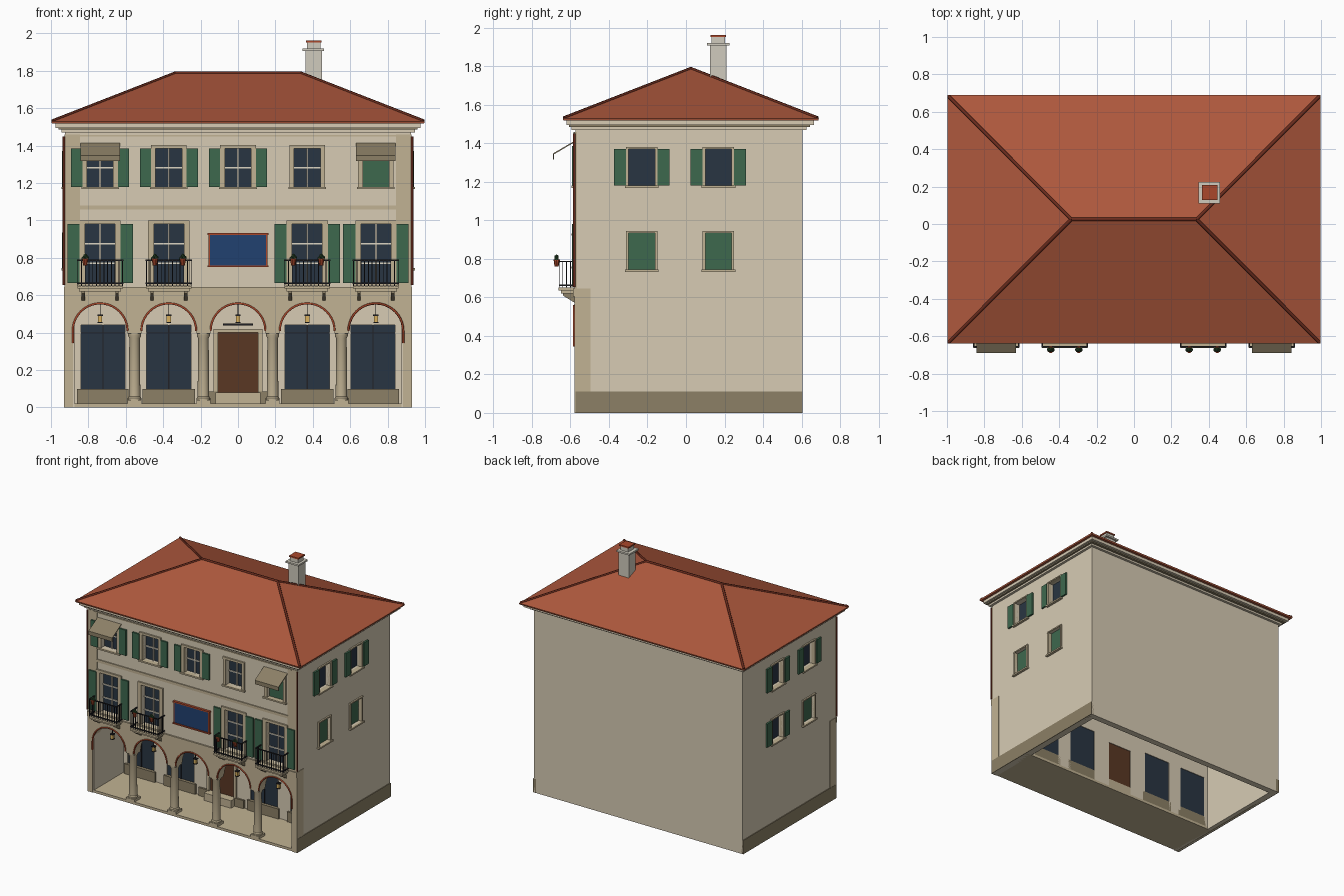
import bpy, bmesh, math
from mathutils import Vector, Matrix

if "Cube" in bpy.data.objects:
    bpy.data.objects.remove(bpy.data.objects["Cube"])

def mat(name, hexa):
    m = bpy.data.materials.new(name)
    c = [(int(hexa[i:i+2], 16) / 255) ** 2.2 for i in (0, 2, 4)]
    m.diffuse_color = (*c, 1)
    m.use_nodes = True
    m.node_tree.nodes["Principled BSDF"].inputs["Base Color"].default_value = m.diffuse_color
    return m

CREAM, TAN, STONE = mat("cream", "D6CAB2"), mat("tan", "C0B192"), mat("stone", "8B7F66")
GLASS, GREEN, ROOF = mat("glass", "2D3844"), mat("green", "40684F"), mat("roof", "AD593F")
DARKRED, WOOD, BLUE = mat("ridge", "6A2F22"), mat("wood", "5A3A28"), mat("blue", "26436F")
IRON, RED, CHIM = mat("iron", "26262A"), mat("red_trim", "A8492F"), mat("chimney", "CFCABC")
WHITE, LAMP, LEAF = mat("sash", "DDD5C2"), mat("lamp", "D9B060"), mat("leaf", "2F4A30")

def finish(name, bm, m):
    bmesh.ops.recalc_face_normals(bm, faces=bm.faces)
    me = bpy.data.meshes.new(name)
    bm.to_mesh(me)
    bm.free()
    me.materials.append(m)
    ob = bpy.data.objects.new(name, me)
    bpy.context.collection.objects.link(ob)
    return ob

def boxes(name, spans, m):
    """Each span is (x0, x1, y0, y1, z0, z1)."""
    bm = bmesh.new()
    for x0, x1, y0, y1, z0, z1 in spans:
        M = Matrix.Translation(((x0+x1)/2, (y0+y1)/2, (z0+z1)/2)) @ Matrix.Diagonal(
            (abs(x1-x0), abs(y1-y0), abs(z1-z0), 1))
        bmesh.ops.create_cube(bm, size=1, matrix=M)
    return finish(name, bm, m)

def prism(name, profile, axis, a, b, m):
    """Extrude a 2D profile: axis 'y' uses (x,z), axis 'x' uses (y,z)."""
    bm = bmesh.new()
    put = (lambda p, t: (p[0], t, p[1])) if axis == 'y' else (lambda p, t: (t, p[0], p[1]))
    f = bm.faces.new([bm.verts.new(put(p, a)) for p in profile])
    r = bmesh.ops.extrude_face_region(bm, geom=[f])
    d = Vector(put((0, 0), b - a))
    bmesh.ops.translate(bm, vec=d, verts=[v for v in r["geom"] if isinstance(v, bmesh.types.BMVert)])
    return finish(name, bm, m)

def lathe(name, profile, x, y, m, n=16):
    bm = bmesh.new()
    rings = [[bm.verts.new((x + r*math.cos(2*math.pi*i/n), y + r*math.sin(2*math.pi*i/n), z))
              for i in range(n)] for r, z in profile]
    for a, b in zip(rings, rings[1:]):
        for i in range(n):
            bm.faces.new((a[i], a[(i+1) % n], b[(i+1) % n], b[i]))
    bm.faces.new(rings[0])
    bm.faces.new(rings[-1])
    ob = finish(name, bm, m)
    bpy.context.view_layer.objects.active = ob
    ob.select_set(True)
    bpy.ops.object.shade_smooth_by_angle(angle=math.radians(35))
    ob.select_set(False)

def tube(name, pts, r, m):
    c = bpy.data.curves.new(name, 'CURVE')
    c.dimensions, c.bevel_depth, c.bevel_resolution, c.use_fill_caps = '3D', r, 1, True
    s = c.splines.new('POLY')
    s.points.add(len(pts) - 1)
    for p, q in zip(s.points, pts):
        p.co = (*q, 1)
    c.materials.append(m)
    bpy.context.collection.objects.link(bpy.data.objects.new(name, c))

W, F, B = 0.925, -0.575, 0.605
BAYS = (-0.737, -0.37, 0, 0.37, 0.737)

# Wall-local boxes (u along wall, d outward, z) turned into world spans
SIDES = {"front": lambda u0, u1, d0, d1, z0, z1: (u0, u1, F-d1, F-d0, z0, z1),
         "right": lambda u0, u1, d0, d1, z0, z1: (W+d0, W+d1, u0, u1, z0, z1),
         "left": lambda u0, u1, d0, d1, z0, z1: (-W-d1, -W-d0, u0, u1, z0, z1)}
holes = {k: [] for k in SIDES}

def window(side, name, u, w, z0, z1, fr=0.02, rows=0, shutters=0, closed=False):
    P, h = SIDES[side], w / 2
    holes[side].append(P(u-h, u+h, -0.1, 0.1, z0, z1))
    if closed:
        boxes(name + "_closed_shutter", [P(u-h, u+h, -0.035, -0.02, z0, z1)], GREEN)
    else:
        boxes(name + "_glass", [P(u-h, u+h, -0.047, -0.037, z0, z1)], GLASS)
    boxes(name + "_frame", [P(u-h-fr, u-h, -0.02, 0.01, z0, z1), P(u+h, u+h+fr, -0.02, 0.01, z0, z1),
                            P(u-h-fr, u+h+fr, -0.02, 0.012, z1, z1+fr*.7),
                            P(u-h-fr-.006, u+h+fr+.006, -0.02, 0.02, z0-.012, z0)], TAN)
    if rows:
        bars = [P(u-.005, u+.005, -0.037, -0.028, z0, z1)]
        bars += [P(u-h, u+h, -0.037, -0.029, z-.004, z+.004)
                 for z in (z0 + (z1-z0)*i/rows for i in range(1, rows))]
        boxes(name + "_glazing_bars", bars, WHITE)
    if shutters:
        boxes(name + "_shutters", [P(*sorted((u+s*(h+fr), u+s*(h+fr+shutters))), 0.002, 0.016, z0, z1)
                                   for s in (-1, 1)], GREEN)

# Front windows
for i, x in enumerate(BAYS):
    window("front", f"top_window_{i}", x, 0.14, 1.18, 1.385, 0.025, 2, 0.06 if i < 3 else 0, i == 4)
    if i != 2:
        window("front", f"balcony_window_{i}", x, 0.16, 0.665, 0.98, 0.03, 3, 0 if i == 1 else 0.065)
# Side windows
for side in ("right", "left"):
    for j, y in enumerate((-0.23, 0.168)):
        opened = side == "left" and j == 1
        window(side, f"{side}_upper_window_{j}", y, 0.136, 1.18, 1.37, 0.014, 0, 0.062)
        window(side, f"{side}_lower_window_{j}", y, 0.136, 0.745, 0.935, 0.014, 0,
               0.062 if opened else 0, not opened)

# Walls with window openings
walls = {"front": (-W+.05, W-.05, F, F+.05, 0.62, 1.5), "right": (W-.05, W, F, B, 0, 1.5),
         "left": (-W, -W+.05, F, B, 0, 1.5)}
for k, span in walls.items():
    wall, cut = boxes(k + "_wall", [span], CREAM), boxes("cutter", holes[k], CREAM)
    md = wall.modifiers.new("openings", 'BOOLEAN')
    md.object, md.operation, md.solver = cut, 'DIFFERENCE', 'EXACT'
    bpy.context.view_layer.objects.active = wall
    bpy.ops.object.modifier_apply(modifier=md.name)
    bpy.data.objects.remove(cut)
boxes("back_wall", [(-W+.05, W-.05, B-.05, B, 0, 1.5)], CREAM)
boxes("side_plinths", [(s*(W-.02), s*(W+.006), F, B, 0, 0.11) for s in (-1, 1)], STONE)

# Arcade front with five arches
R, SP = 0.146, 0.41
arc = [(R*math.cos(math.pi*i/20), R*math.sin(math.pi*i/20)) for i in range(21)]
prof = [(-.929, 0), (-.929, .645), (.929, .645), (.929, 0), (BAYS[4]+R, 0)]
for x in reversed(BAYS):
    prof += [(x+a, SP+b) for a, b in arc]
prof.append((BAYS[0]-R, 0))
prism("arcade_front", prof, 'y', -0.58, -0.495, TAN)
for i, x in enumerate(BAYS):
    pts = [(x+a, -0.581, SP+b) for a, b in arc]
    if i == 4:
        pts.insert(0, (x+R, -0.581, 0.345))
    if i == 0:
        pts.append((x-R, -0.581, 0.345))
    tube(f"arch_trim_{i}", pts, 0.006, RED)
    boxes(f"lantern_{i}", [(x-.011, x+.011, -.548, -.526, .457, .488)], LAMP)
    boxes(f"lantern_iron_{i}", [(x-.014, x+.014, -.551, -.523, .488, .496), (x-.013, x+.013, -.55, -.524, .451, .457),
                                (x-.002, x+.002, -.539, -.535, .496, .56)], IRON)
for i, x in enumerate((-0.553, -0.185, 0.185, 0.553)):
    boxes(f"column_blocks_{i}", [(x-.038, x+.038, -.577, -.499, .01, .04), (x-.037, x+.037, -.576, -.5, .395, SP)], TAN)
    lathe(f"column_{i}", [(.037, .04), (.037, .05), (.031, .058), (.028, .37), (.035, .385), (.035, .396)], x, -.538, TAN)

# Arcade interior: floor, ceiling, shop wall
boxes("arcade_floor", [(-W+.01, W-.01, F, -.17, 0, .02)], TAN)
boxes("arcade_ceiling", [(-W+.05, W-.05, F+.05, -.17, .6, .62)], CREAM)
SY = -0.2
piers = [-.875, -.84, -.605, -.49, -.25, -.107, .107, .25, .49, .605, .84, .875]
boxes("shop_wall", [(a, b, SY, SY+.03, .02, .6) for a, b in zip(piers[::2], piers[1::2])]
      + [(-.875, .875, SY, SY+.03, .44, .6), (-.107, .107, SY, SY+.03, .4, .44)], CREAM)
shops = [(-.84, -.605), (-.49, -.25), (.25, .49), (.605, .84)]
boxes("shop_windows", [(a, b, SY+.01, SY+.025, .09, .44) for a, b in shops], GLASS)
boxes("shop_window_bars", [((a+b)/2-.003, (a+b)/2+.003, SY+.004, SY+.01, .1, .44) for a, b in shops]
      + [(a, b, SY+.004, SY+.01, .395, .4) for a, b in shops], IRON)
boxes("shop_dados", [(a-.02, b+.02, SY-.015, SY+.03, .02, .1) for a, b in shops]
      + [(-.2, -.11, SY-.015, SY, .02, .085), (.11, .2, SY-.015, SY, .02, .085)], STONE)
boxes("door", [(-.107, .107, SY+.005, SY+.025, .02, .4)], WOOD)
boxes("door_step", [(-.12, .12, SY-.06, SY+.03, .02, .08)], TAN)
boxes("door_frame", [(-.13, -.107, SY-.012, SY, .08, .42), (.107, .13, SY-.012, SY, .08, .42),
                     (-.13, .13, SY-.012, SY, .4, .42)], TAN)
boxes("door_canopy", [(-.08, .08, SY-.07, SY, .438, .448)], IRON)

# String courses, corner strips and cornice
boxes("string_courses", [(-.93, .93, F-.012, F, .605, .645), (-.85, .85, F-.008, F, 1.058, 1.08),
                         (-.88, .88, F-.008, F, 1.45, 1.458)], TAN)
boxes("corner_strips", [(s*.845, s*.927, F-.004, F+.01, .645, 1.46) for s in (-1, 1)], TAN)
boxes("cornice", [(-.945, .945, -.595, .625, 1.47, 1.485), (-.975, .975, -.62, .665, 1.495, 1.52)], CREAM)
boxes("cornice_shadow_band", [(-.96, .96, -.608, .645, 1.485, 1.495)], STONE)

# Hipped roof with ridge and hip tiles
E, RY = [(-1, -.64), (1, -.64), (1, .69), (-1, .69)], .025
bm = bmesh.new()
lo = [bm.verts.new((x*.995, y*.995, 1.518)) for x, y in E]
up = [bm.verts.new((x*.998, y, 1.53)) for x, y in E]
r0, r1 = bm.verts.new((-.335, RY, 1.79)), bm.verts.new((.335, RY, 1.79))
for i in range(4):
    bm.faces.new((lo[i], lo[(i+1) % 4], up[(i+1) % 4], up[i]))
for f in (lo, (up[0], up[1], r1, r0), (up[1], up[2], r1), (up[2], up[3], r0, r1), (up[3], up[0], r0)):
    bm.faces.new(f)
finish("roof", bm, ROOF)
tube("ridge_tiles", [(-.335, RY, 1.788), (.335, RY, 1.788)], .01, DARKRED)
for i, (x, y) in enumerate(E):
    tube(f"hip_tiles_{i}", [(x*.992, y*.99, 1.532), (math.copysign(.335, x), RY, 1.788)], .009, DARKRED)

# Chimney
boxes("chimney_shaft", [(.36, .45, .125, .21, 1.62, 1.907)], CHIM)
boxes("chimney_cap", [(.345, .46, .11, .225, 1.907, 1.92), (.37, .44, .133, .203, 1.92, 1.952)], CHIM)
boxes("chimney_lid", [(.364, .446, .127, .209, 1.952, 1.963)], RED)

# Balconies with railings and flower pots
for i, x in ((0, BAYS[0]), (1, BAYS[1]), (3, BAYS[3]), (4, BAYS[4])):
    boxes(f"balcony_slab_{i}", [(x-.122, x+.122, -.662, F, .635, .65), (x-.112, x+.112, -.65, F, .62, .635)], TAN)
    for s in (-1, 1):
        prism(f"balcony_bracket_{i}", [(F, .62), (-.64, .62), (-.64, .61), (F, .57)], 'x',
              x+s*.09-.009, x+s*.09+.009, STONE)
    bars = [(x-.12, x+.12, -.66, -.652, z, z+.007) for z in (.66, .783)]
    bars += [(x+s*.12-.004, x+s*.12+.004, -.66, F, z, z+.007) for s in (-1, 1) for z in (.66, .783)]
    bars += [(x-.12+k*.02-.0022, x-.12+k*.02+.0022, -.658, -.654, .65, .785) for k in range(13)]
    bars += [(x+s*.12-.0022, x+s*.12+.0022, y-.0022, y+.0022, .65, .785)
             for s in (-1, 1) for y in (-.64, -.62, -.6)]
    boxes(f"balcony_railing_{i}", bars, IRON)
    for px in {0: (-.08,), 1: (-.075, .075), 3: (-.075, .075), 4: ()}[i]:
        lathe(f"flower_pot_{i}", [(.011, .76), (.016, .79), (.018, .79), (.018, .797)], x+px, -.672, RED, 10)
        bm = bmesh.new()
        for dx, dz in ((-.009, .797), (.009, .8), (0, .81)):
            bmesh.ops.create_icosphere(bm, subdivisions=1, radius=.013,
                                       matrix=Matrix.Translation((x+px+dx, -.672, dz)))
        finish(f"plant_{i}", bm, LEAF)

# Awnings over the outer top windows
for x in (BAYS[0], BAYS[4]):
    prism("awning", [(F, 1.415), (-.69, 1.348), (-.69, 1.317), (-.685, 1.317), (-.685, 1.343), (F, 1.408)],
          'x', x-.105, x+.105, STONE)

# Blank sign panel and downpipes
boxes("sign_panel", [(-.152, .152, F-.012, F, .76, .925)], BLUE)
boxes("sign_frame", [(-.163, .163, F-.02, F, .922, .932), (-.163, .163, F-.02, F, .75, .76),
                     (-.158, -.15, F-.016, F, .76, .922), (.15, .158, F-.016, F, .76, .922)], RED)
for s in (-1, 1):
    tube("downpipe", [(s*.931, -.58, .655), (s*.931, -.58, 1.45)], .007, DARKRED)
